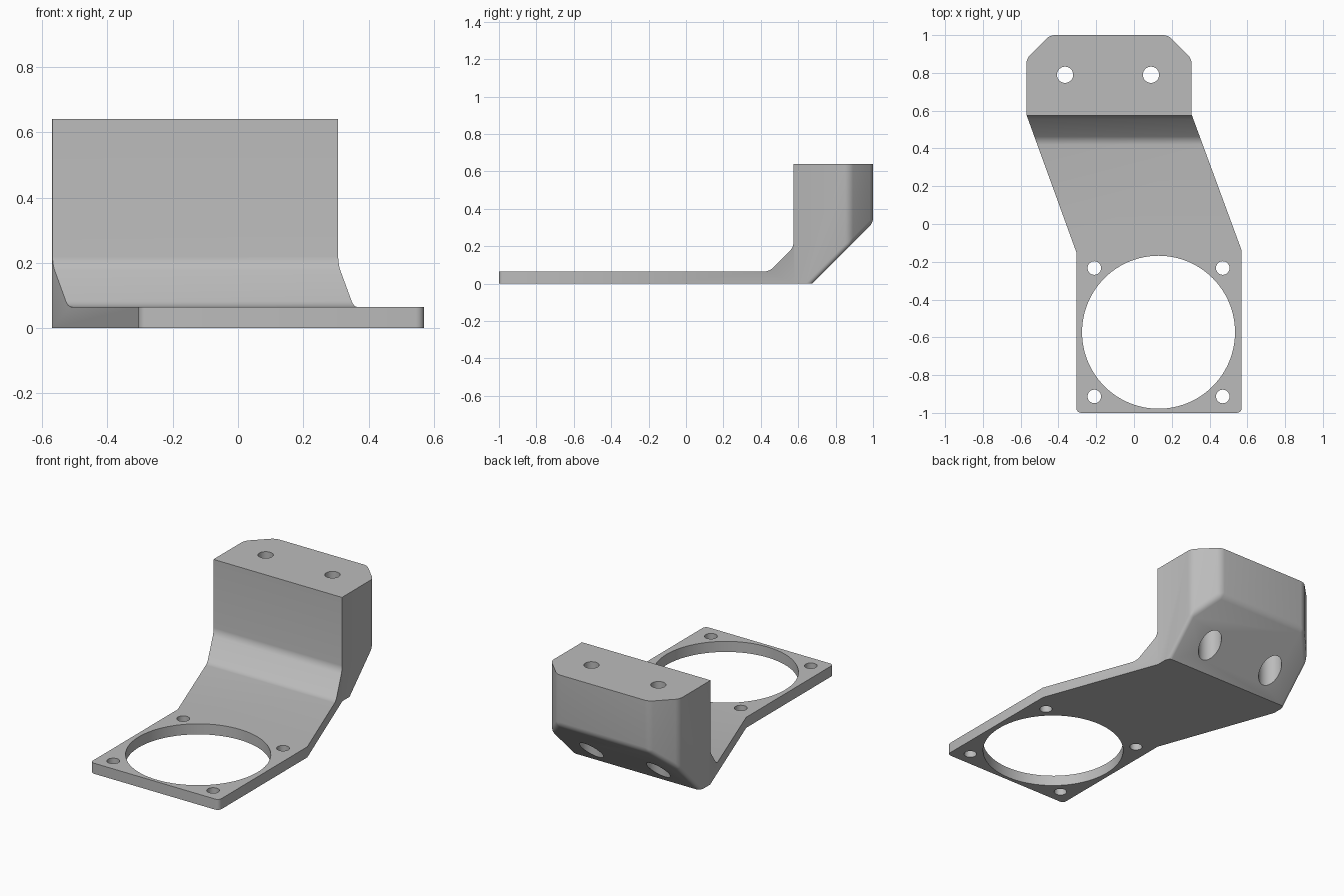
import bpy, bmesh, math
from mathutils import Vector

if "Cube" in bpy.data.objects:
    bpy.data.objects.remove(bpy.data.objects["Cube"], do_unlink=True)

grey = bpy.data.materials.new("plain grey")
grey.use_nodes = True
colour = (0.5, 0.5, 0.5, 1)
grey.diffuse_color = colour
grey.node_tree.nodes["Principled BSDF"].inputs["Base Color"].default_value = colour


def prism(name, points, offset):
    """Extrude a closed outline of 3D points along offset."""
    bm = bmesh.new()
    face = bm.faces.new([bm.verts.new(p) for p in points])
    new = bmesh.ops.extrude_face_region(bm, geom=[face])["geom"]
    bmesh.ops.translate(bm, vec=offset,
                        verts=[v for v in new if isinstance(v, bmesh.types.BMVert)])
    bmesh.ops.recalc_face_normals(bm, faces=bm.faces)
    mesh = bpy.data.meshes.new(name)
    bm.to_mesh(mesh)
    bm.free()
    obj = bpy.data.objects.new(name, mesh)
    bpy.context.collection.objects.link(obj)
    mesh.materials.append(grey)
    return obj


def boolean(target, tool, operation):
    bpy.context.view_layer.objects.active = target
    mod = target.modifiers.new("cut", "BOOLEAN")
    mod.operation, mod.object, mod.solver = operation, tool, "EXACT"
    bpy.ops.object.modifier_apply(modifier=mod.name)
    bpy.data.objects.remove(tool, do_unlink=True)


def drill(target, x, y, r, z0, z1, sides=32):
    ring = [(x + r * math.cos(2 * math.pi * i / sides),
             y + r * math.sin(2 * math.pi * i / sides), z0) for i in range(sides)]
    boolean(target, prism("drill", ring, (0, 0, z1 - z0)), "DIFFERENCE")


# Bracket body: side profile intersected with the plan outline
profile = [(-1, 0), (0.675, 0), (1, 0.325), (1, 0.64),
           (0.575, 0.64), (0.575, 0.195), (0.445, 0.065), (-1, 0.065)]
outline = [(-0.305, -1), (0.57, -1), (0.57, -0.14), (0.305, 0.58), (0.305, 0.875),
           (0.18, 1), (-0.445, 1), (-0.57, 0.875), (-0.57, 0.58), (-0.305, -0.15)]
bracket = prism("mounting_bracket", [(-1, y, z) for y, z in profile], (2, 0, 0))
plan = prism("plan", [(x, y, -0.5) for x, y in outline], (0, 0, 2))
boolean(bracket, plan, "INTERSECT")

# Small rounds on the corners, bends and sloping underside
bm = bmesh.new()
bm.from_mesh(bracket.data)
bmesh.ops.remove_doubles(bm, verts=bm.verts, dist=0.0005)
bmesh.ops.dissolve_limit(bm, angle_limit=0.01, verts=bm.verts, edges=bm.edges)
slope = Vector((0, 1, -1)).normalized()
rounded = []
for e in bm.edges:
    a, b = (v.co for v in e.verts)
    mid, d = (a + b) / 2, (b - a).normalized()
    upright = abs(d.z) > 0.99 and (mid.y < -0.9 or mid.y > 0.85)
    bend = abs(d.x) > 0.99 and 0.4 < mid.y < 0.6 and 0.05 < mid.z < 0.3
    underside = any(f.normal.dot(slope) > 0.99 for f in e.link_faces) and mid.z > 0.01
    if upright or bend or underside:
        rounded.append(e)
bmesh.ops.bevel(bm, geom=rounded, offset=0.025, offset_type="OFFSET",
                segments=4, profile=0.5, affect="EDGES", clamp_overlap=True)
bm.to_mesh(bracket.data)
bm.free()

# Fan opening and its four screw holes
drill(bracket, 0.13, -0.573, 0.405, -0.1, 0.2, 96)
for x in (-0.21, 0.47):
    for y in (-0.913, -0.233):
        drill(bracket, x, y, 0.036, -0.1, 0.2)

# Mounting holes, counterbored from the sloping underside
for x in (-0.365, 0.09):
    drill(bracket, x, 0.79, 0.043, -0.1, 0.8)
    drill(bracket, x, 0.79, 0.067, -0.1, 0.43)

bpy.ops.object.select_all(action="DESELECT")
bracket.select_set(True)
bpy.context.view_layer.objects.active = bracket
bpy.ops.object.shade_smooth_by_angle(angle=math.radians(25))
